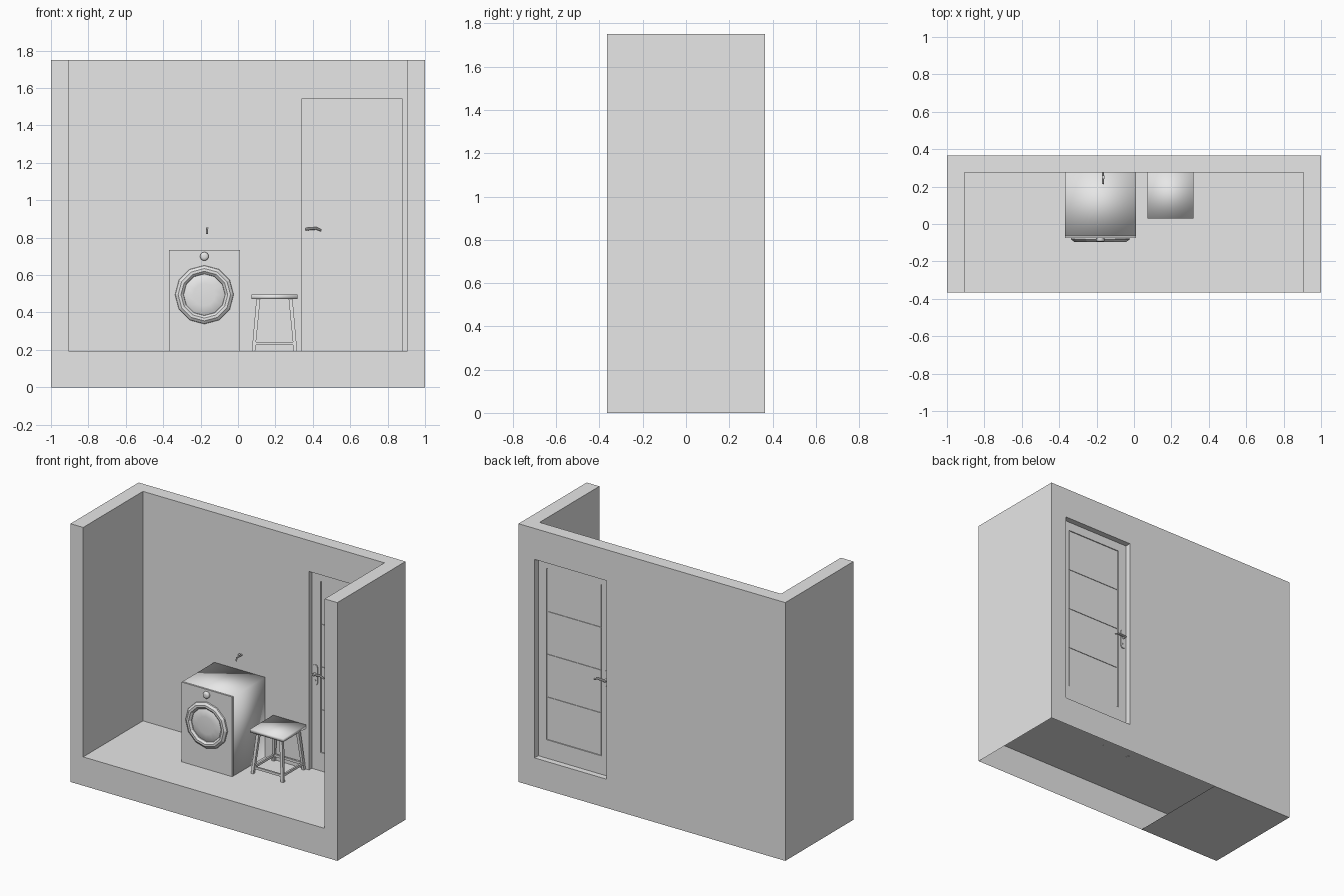
import bpy, bmesh, math
from mathutils import Vector, Matrix

cube = bpy.data.objects.get("Cube")
if cube:
    bpy.data.objects.remove(cube, do_unlink=True)

GREY = bpy.data.materials.new("plain_grey")
GREY.use_nodes = True
GREY.diffuse_color = (0.8, 0.8, 0.8, 1)
GREY.node_tree.nodes["Principled BSDF"].inputs["Base Color"].default_value = (0.8, 0.8, 0.8, 1)


def finish(name, bm, smooth=False):
    mesh = bpy.data.meshes.new(name)
    for f in bm.faces:
        f.smooth = smooth
    bm.to_mesh(mesh)
    bm.free()
    mesh.materials.append(GREY)
    obj = bpy.data.objects.new(name, mesh)
    bpy.context.collection.objects.link(obj)
    return obj


def add_box(bm, lo, hi):
    lo, hi = Vector(lo), Vector(hi)
    m = Matrix.Translation((lo + hi) / 2) @ Matrix.Diagonal((*(hi - lo), 1))
    bmesh.ops.create_cube(bm, size=1, matrix=m)


def add_rod(bm, a, b, r, sides=10, r2=None):
    a, b = Vector(a), Vector(b)
    m = Matrix.Translation((a + b) / 2) @ (b - a).to_track_quat('Z', 'Y').to_matrix().to_4x4()
    bmesh.ops.create_cone(bm, cap_ends=True, segments=sides, radius1=r,
                          radius2=r if r2 is None else r2, depth=(b - a).length, matrix=m)


def lathe_y(name, center, profile, sides, smooth):
    """Spin (radius, y) points around an axis along y."""
    bm = bmesh.new()
    rings = []
    for r, y in profile:
        rings.append([bm.verts.new((center[0] + r * math.cos(2 * math.pi * i / sides), y,
                                    center[1] + r * math.sin(2 * math.pi * i / sides)))
                      for i in range(sides)])
    for a, b in zip(rings, rings[1:]):
        for i in range(sides):
            j = (i + 1) % sides
            bm.faces.new((a[i], a[j], b[j], b[i]))
    bm.faces.new(rings[-1])
    bmesh.ops.recalc_face_normals(bm, faces=bm.faces)
    return finish(name, bm, smooth)


# Room shell: one skin, mostly open underneath, with a doorway in the back wall
W, IW, D, ID, H, FLOOR = 1.0, 0.905, 0.365, 0.275, 1.75, 0.195
DL, DR, DT = 0.34, 0.88, 1.54
bm = bmesh.new()


def rect(axis, sign, at, u, v):
    pts = []
    for a, b in ((u[0], v[0]), (u[1], v[0]), (u[1], v[1]), (u[0], v[1])):
        p = [a, b]
        p.insert(axis, at)
        pts.append(bm.verts.new(p))
    f = bm.faces.new(pts)
    f.normal_update()
    if f.normal[axis] * sign < 0:
        f.normal_flip()


for s in (-1, 1):
    wall = sorted((s * IW, s * W))
    rect(0, s, s * W, (-D, D), (0, H))
    rect(0, -s, s * IW, (-D, ID), (FLOOR, H))
    rect(1, -1, -D, wall, (FLOOR, H))
    rect(2, 1, H, wall, (-D, ID))
rect(1, -1, -D, (-W, W), (0, FLOOR))
rect(2, 1, FLOOR, (-IW, IW), (-D, ID))
rect(2, 1, H, (-W, W), (ID, D))
rect(2, -1, 0, (-W, -0.37), (-D, D))
for sign, y, half, levels in ((1, D, W, (0, FLOOR, DT, H)), (-1, ID, IW, (FLOOR, DT, H))):
    for cols in ((-half, DL), (DL, DR), (DR, half)):
        for rows in zip(levels, levels[1:]):
            if not (cols[0] == DL and rows[0] == FLOOR):
                rect(1, sign, y, cols, rows)
# doorway reveals
rect(0, 1, DL, (ID, D), (FLOOR, DT))
rect(0, -1, DR, (ID, D), (FLOOR, DT))
rect(2, -1, DT, (DL, DR), (ID, D))
rect(2, 1, FLOOR, (DL, DR), (ID, D))
bmesh.ops.remove_doubles(bm, verts=bm.verts, dist=0.0001)
finish("room_shell", bm)

# Door leaf: stiles and rails around four thin panels
F, B = 0.305, 0.325
PL, PR, PB, PT = 0.405, 0.82, 0.32, 1.48
bm = bmesh.new()
add_box(bm, (DL, F, FLOOR), (PL, B, DT))
add_box(bm, (PR, F, FLOOR), (DR, B, DT))
add_box(bm, (PL, F, FLOOR), (PR, B, PB))
add_box(bm, (PL, F, PT), (PR, B, DT))
finish("door_frame", bm)
bm = bmesh.new()
add_box(bm, (PL, F + 0.008, PB), (PR, B - 0.008, PT))
step = (PT - PB) / 4
for i in range(4):
    z = PB + i * step
    add_box(bm, (PL + 0.006, F + 0.004, z + 0.002), (PR - 0.006, B - 0.004, z + step - 0.002))
finish("door_panels", bm)

# Door handles on both faces
for name, y, s in (("front", F, -1), ("back", B, 1)):
    bm = bmesh.new()
    x = 0.368
    for z in (0.785, 0.89):
        add_rod(bm, (x, y, z), (x, y + s * 0.006, z), 0.017, 16)
    add_box(bm, (x - 0.017, min(y, y + s * 0.006), 0.785), (x + 0.017, max(y, y + s * 0.006), 0.89))
    add_rod(bm, (x, y, 0.845), (x, y + s * 0.026, 0.845), 0.009, 12)
    add_rod(bm, (x - 0.008, y + s * 0.022, 0.845), (0.42, y + s * 0.022, 0.85), 0.007, 10)
    add_rod(bm, (0.418, y + s * 0.022, 0.85), (0.445, y + s * 0.022, 0.838), 0.007, 10, 0.005)
    add_rod(bm, (x, y, 0.80), (x, y + s * 0.009, 0.80), 0.007, 10)
    finish(name + "_door_handle", bm)

# Washing machine
CX = -0.18
bm = bmesh.new()
add_box(bm, (-0.37, -0.065, FLOOR), (0.01, ID, 0.735))
finish("washer_body", bm, True)
bm = bmesh.new()
add_box(bm, (-0.37, -0.076, FLOOR), (0.01, -0.065, 0.735))
finish("washer_front_panel", bm)
lathe_y("washer_door_ring", (CX, 0.495),
        [(0.157, -0.075), (0.155, -0.084), (0.14, -0.095), (0.125, -0.095), (0.112, -0.084), (0.11, -0.076)],
        12, False)
lathe_y("washer_door_glass", (CX, 0.495),
        [(0.113, -0.078), (0.106, -0.083), (0.06, -0.087), (0.01, -0.088)], 12, True)
lathe_y("washer_knob", (CX, 0.70),
        [(0.023, -0.075), (0.023, -0.087), (0.019, -0.093), (0.008, -0.095)], 16, True)

# Wall tap above the washer
bm = bmesh.new()
TX = -0.165
add_rod(bm, (TX, ID, 0.84), (TX, 0.22, 0.84), 0.005)
add_rod(bm, (TX, 0.222, 0.843), (TX, 0.217, 0.82), 0.005)
add_rod(bm, (TX, 0.25, 0.84), (TX, 0.25, 0.851), 0.003)
add_box(bm, (TX - 0.007, 0.24, 0.849), (TX + 0.007, 0.26, 0.853))
finish("wall_tap", bm)

# Stool: square seat, four splayed legs, stretchers
SX, SY, SH = 0.195, 0.1525, 0.1235
bm = bmesh.new()
add_box(bm, (SX - SH, SY - SH, 0.472), (SX + SH, SY + SH, 0.495))
finish("stool_seat", bm, True)


def leg_point(sx, sy, z):
    spread = 0.112 - 0.026 * (z - FLOOR) / (0.475 - FLOOR)
    return Vector((SX + sx * spread, SY + sy * spread, z))


bm = bmesh.new()
for sx in (-1, 1):
    for sy in (-1, 1):
        ends = []
        for z, h in ((FLOOR - 0.001, 0.009), (0.475, 0.0105)):
            c = leg_point(sx, sy, z)
            ends.append([bm.verts.new(c + Vector((a * h, b * h, 0)))
                         for a, b in ((-1, -1), (1, -1), (1, 1), (-1, 1))])
        lo, hi = ends
        for i in range(4):
            j = (i + 1) % 4
            bm.faces.new((lo[i], lo[j], hi[j], hi[i]))
        bm.faces.new(lo[::-1])
        bm.faces.new(hi)
finish("stool_legs", bm)
bm = bmesh.new()
for s in (-1, 1):
    for a, b in (((s, -1), (s, 1)), ((-1, s), (1, s))):
        p, q = leg_point(*a, 0.235), leg_point(*b, 0.235)
        t = Vector((0.006, 0.006, 0.008))
        add_box(bm, p - t, q + t)
finish("stool_stretchers", bm)
